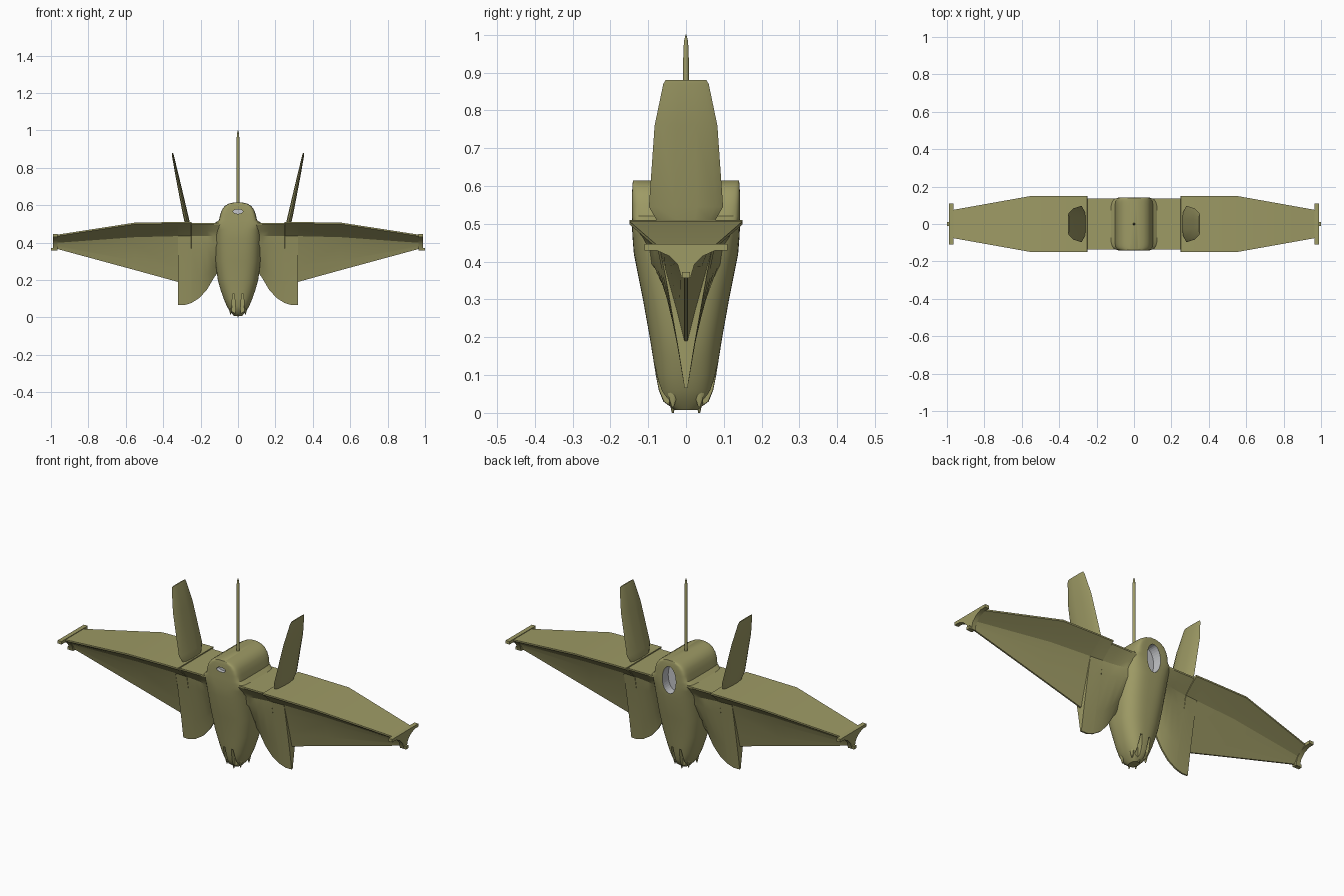
import bpy, bmesh, math
from mathutils import Vector

if "Cube" in bpy.data.objects:
    bpy.data.objects.remove(bpy.data.objects["Cube"])


def material(name, rgb):
    m = bpy.data.materials.new(name)
    m.diffuse_color = (*rgb, 1)
    m.use_nodes = True
    m.node_tree.nodes["Principled BSDF"].inputs["Base Color"].default_value = m.diffuse_color
    return m


OLIVE = material("olive", (0.34, 0.325, 0.13))
GREY = material("light grey", (0.55, 0.56, 0.58))


def finish(bm, name, mat=OLIVE, angle=30):
    bmesh.ops.recalc_face_normals(bm, faces=bm.faces)
    me = bpy.data.meshes.new(name)
    bm.to_mesh(me)
    bm.free()
    ob = bpy.data.objects.new(name, me)
    bpy.context.collection.objects.link(ob)
    me.materials.append(mat)
    bpy.ops.object.select_all(action='DESELECT')
    ob.select_set(True)
    bpy.context.view_layer.objects.active = ob
    if angle:
        bpy.ops.object.shade_smooth_by_angle(angle=math.radians(angle))
    return ob


def loft(name, rings, angle=30):
    """Skin a list of closed rings and cap both ends."""
    bm = bmesh.new()
    vs = [[bm.verts.new(p) for p in r] for r in rings]
    n = len(vs[0])
    for a, b in zip(vs, vs[1:]):
        for i in range(n):
            j = (i + 1) % n
            bm.faces.new((a[i], a[j], b[j], b[i]))
    bm.faces.new(vs[0])
    bm.faces.new(vs[-1])
    return finish(bm, name, OLIVE, angle)


def superellipse(z, hx, hy, e, n=56):
    pts = []
    for i in range(n):
        t = 2 * math.pi * (i + 0.5) / n
        c, s = math.cos(t), math.sin(t)
        pts.append((hx * math.copysign(abs(c) ** (2 / e), c),
                    hy * math.copysign(abs(s) ** (2 / e), s), z))
    return pts


def cut(target, cutter):
    cutter.hide_render = True
    mod = target.modifiers.new("cut", 'BOOLEAN')
    mod.operation = 'DIFFERENCE'
    mod.solver = 'EXACT'
    mod.object = cutter
    bpy.context.view_layer.objects.active = target
    bpy.ops.object.modifier_apply(modifier=mod.name)
    bpy.data.objects.remove(cutter)


# Fuselage: rounded sections stacked along z, boxy with an arched top
hull = [(0.008, 0.022, 0.03, 2.2), (0.03, 0.042, 0.06, 2.3), (0.06, 0.06, 0.072, 2.4),
        (0.10, 0.077, 0.08, 2.5), (0.15, 0.094, 0.088, 2.5), (0.20, 0.108, 0.096, 2.6),
        (0.30, 0.122, 0.114, 2.8), (0.42, 0.128, 0.138, 3.2), (0.47, 0.127, 0.142, 4),
        (0.505, 0.124, 0.143, 6), (0.52, 0.102, 0.143, 8), (0.55, 0.095, 0.143, 10),
        (0.575, 0.086, 0.143, 10), (0.595, 0.072, 0.142, 10), (0.608, 0.05, 0.141, 10),
        (0.615, 0.022, 0.14, 10)]
fuselage = loft("fuselage", [superellipse(*s) for s in hull], 35)

# Oval openings, recessed: small at the front, large at the back
OPENINGS = [(-1, 0.566, 0.026, 0.012, 0.02), (1, 0.51, 0.04, 0.073, 0.05)]
for side, zc, rx, rz, depth in OPENINGS:
    rings = [[(rx * math.cos(k * math.pi / 16), y, zc + rz * math.sin(k * math.pi / 16))
              for k in range(32)] for y in (side * (0.143 - depth), side * 0.2)]
    cut(fuselage, loft("opening_cutter", rings, 0))

# Pointed notches at the lower end, front and back
for side in (-1, 1):
    for x in (-0.024, 0.024):
        outline = [(x - 0.011, -0.02), (x + 0.011, -0.02), (x + 0.009, 0.07),
                   (x + 0.004, 0.125), (x - 0.004, 0.125), (x - 0.009, 0.07)]
        rings = [[(px, side * y, pz) for px, pz in outline] for y in (0.045, 0.2)]
        cut(fuselage, loft("notch_cutter", rings, 0))

# Grey lining for faces inside the openings
fuselage.data.materials.append(GREY)
for f in fuselage.data.polygons:
    c = f.center
    f.material_index = 0
    for side, zc, rx, rz, depth in OPENINGS:
        inside = (c.x / rx) ** 2 + ((c.z - zc) / rz) ** 2 < 1.03
        if inside and 0.143 - depth - 0.005 < c.y * side < 0.139:
            f.material_index = 1

# Wing stations: x, half width of the flat top, top z, web half width, lower edge z
stations = [(0.08, 0.135, 0.505, 0.10, 0.28), (0.13, 0.135, 0.505, 0.085, 0.21),
            (0.165, 0.135, 0.505, 0.075, 0.15), (0.205, 0.135, 0.505, 0.068, 0.105),
            (0.249, 0.135, 0.505, 0.062, 0.077), (0.25, 0.15, 0.51, 0.062, 0.077),
            (0.285, 0.15, 0.51, 0.058, 0.066), (0.32, 0.15, 0.51, 0.055, 0.066),
            (0.321, 0.15, 0.51, 0.055, 0.19), (0.55, 0.15, 0.507, 0.042, 0.253),
            (0.97, 0.075, 0.442, 0.014, 0.367)]


def wing_section(x, w, zt, m, zb):
    t = (x - 0.08) / 0.89
    zm = 0.42 - 0.03 * t ** 2
    lip = zt - 0.008
    half = [(w, zt), (w, lip), (m + 0.5 * (w - m), zm + 0.55 * (lip - zm)),
            (m + 0.15 * (w - m), zm + 0.2 * (lip - zm)), (m, zm - 0.15 * (zm - zb)),
            (0.4 * m, zm + 0.68 * (zb - zm)), (0.004, zb)]
    return [(x, y, z) for y, z in half] + [(x, -y, z) for y, z in reversed(half)]


# Fin rows: z, centre x, half thickness, half chord
fin_rows = [(0.495, 0.27, 0.012, 0.065), (0.51, 0.272, 0.014, 0.078),
            (0.545, 0.28, 0.014, 0.098), (0.76, 0.326, 0.009, 0.083),
            (0.87, 0.349, 0.005, 0.06), (0.88, 0.351, 0.003, 0.054)]


def fin_section(z, cx, th, ch):
    return [(cx + dx * th, dy * ch, z) for dx, dy in
            ((0, 1), (0.7, 0.8), (1, 0.3), (1, -0.3), (0.7, -0.8),
             (0, -1), (-0.7, -0.8), (-1, -0.3), (-1, 0.3), (-0.7, 0.8))]


# Tip bar profile in y, z (shallow Y shape)
tip_half = [(0.11, 0.446), (0.11, 0.43), (0.078, 0.43), (0.045, 0.415), (0.022, 0.392),
            (0.012, 0.358)]
tip_outline = tip_half + [(-y, z) for y, z in reversed(tip_half)]

for side, label in ((1, "right"), (-1, "left")):
    def flip(ring):
        return [(side * x, y, z) for x, y, z in ring]
    loft(label + "_wing", [flip(wing_section(*s)) for s in stations], 25)
    loft(label + "_tail_fin", [flip(fin_section(*r)) for r in fin_rows], 35)
    loft(label + "_wing_tip_bar",
         [flip([(x, y, z) for y, z in tip_outline]) for x in (0.965, 0.988)], 30)
    # small peg under the tip
    loft(label + "_tip_peg",
         [flip([(x, y, z) for x, y in ((0.975, -0.01), (1.0, -0.01), (1.0, 0.01), (0.975, 0.01))])
          for z in (0.357, 0.372)], 0)

# Nose needle with a pointed end
needle = [(0.60, 0.008), (0.96, 0.0075), (0.985, 0.005), (1.0, 0.001)]
loft("nose_needle", [superellipse(z, r, r, 2, 12) for z, r in needle], 35)

# Small teeth at the lower end
for x in (-0.04, 0.0, 0.04):
    for y in (-0.035, 0.035):
        loft("lower_tooth", [superellipse(z, r, r * 1.4, 2, 8) for z, r in
                             ((0.0 if x == 0 else 0.015, 0.002), (0.05, 0.01), (0.10, 0.006))], 35)
        bpy.context.object.location = (x, y, 0)
